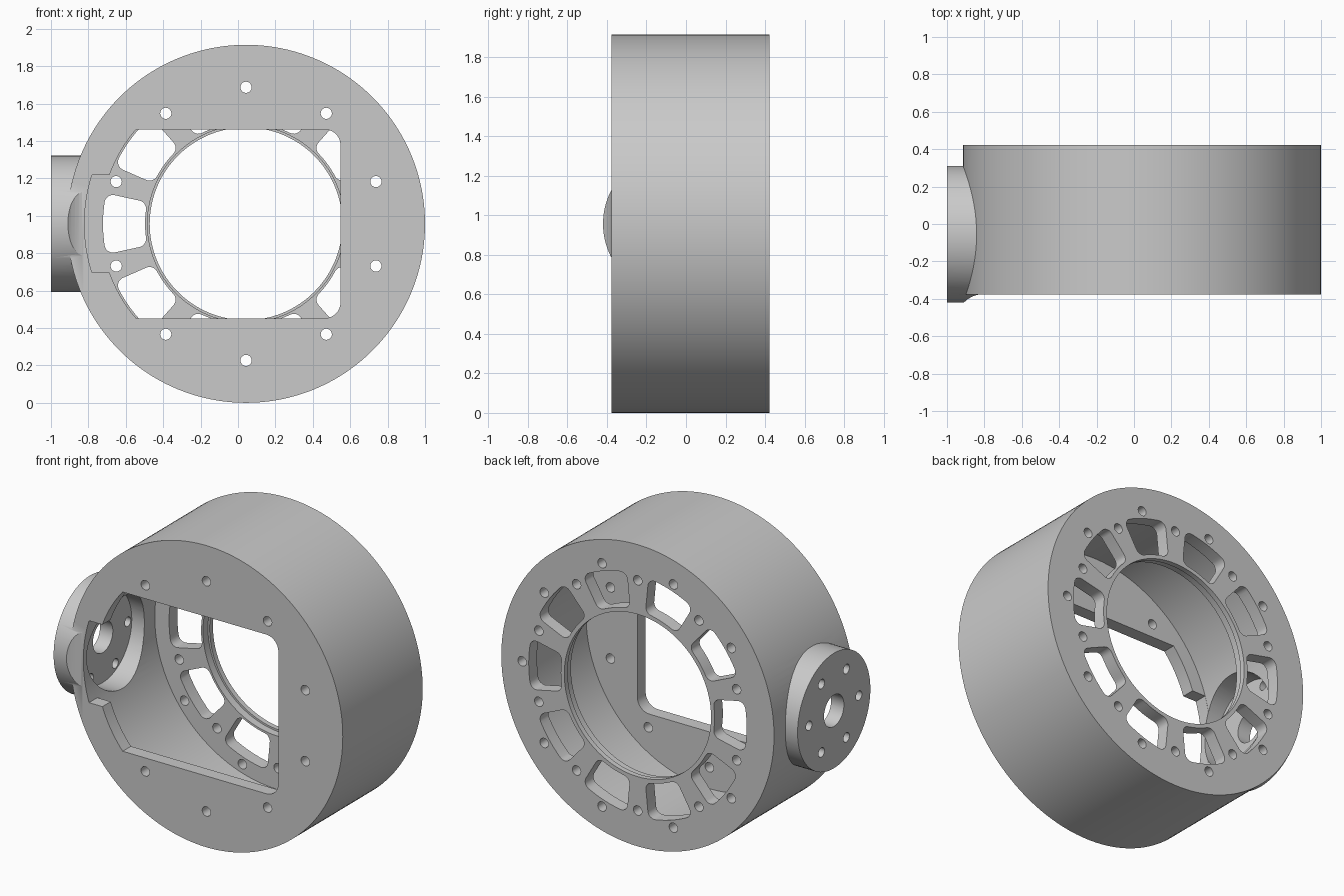
import bpy, bmesh, math
from math import sin, cos, radians, degrees, asin

if "Cube" in bpy.data.objects:
    bpy.data.objects.remove(bpy.data.objects["Cube"])

CX, CZ = 0.043, 0.957          # housing axis
FY = -0.055                    # side flange axis
Y0, Y1 = -0.378, 0.423         # housing front and back
R_CAV = 0.865                  # inner wall radius

grey = bpy.data.materials.new("light grey")
grey.diffuse_color = (0.59, 0.59, 0.59, 1)
grey.use_nodes = True
grey.node_tree.nodes["Principled BSDF"].inputs["Base Color"].default_value = grey.diffuse_color


def arc(r, a0, a1, n, cx=0, cy=0):
    return [(cx + r * cos(radians(a0 + (a1 - a0) * i / n)),
             cy + r * sin(radians(a0 + (a1 - a0) * i / n))) for i in range(n + 1)]


def circle(r, n=32, cx=0, cy=0):
    return arc(r, 0, 360, n, cx, cy)[:-1]


def ring(r, hole, angles):
    return [circle(hole, 20, r * cos(radians(a)), r * sin(radians(a))) for a in angles]


PLACE = {
    'y': lambda a, b, t: (CX + a, t, CZ + b),
    'x': lambda a, b, t: (t, FY + a, CZ + b),
    'z': lambda a, b, t: (a, b, t),
}


def prism(name, loops, t0, t1, axis='y'):
    """Extrude one or more separate outlines along an axis."""
    bm = bmesh.new()
    for pts in loops:
        lo = [bm.verts.new(PLACE[axis](a, b, t0)) for a, b in pts]
        hi = [bm.verts.new(PLACE[axis](a, b, t1)) for a, b in pts]
        bm.faces.new(lo)
        bm.faces.new(hi[::-1])
        for i in range(len(pts)):
            j = (i + 1) % len(pts)
            bm.faces.new((lo[j], lo[i], hi[i], hi[j]))
    bmesh.ops.recalc_face_normals(bm, faces=bm.faces)
    mesh = bpy.data.meshes.new(name)
    bm.to_mesh(mesh)
    bm.free()
    ob = bpy.data.objects.new(name, mesh)
    bpy.context.collection.objects.link(ob)
    mesh.materials.append(grey)
    return ob


def combine(target, other, op='DIFFERENCE'):
    mod = target.modifiers.new(other.name, 'BOOLEAN')
    mod.operation, mod.solver, mod.object = op, 'EXACT', other
    bpy.context.view_layer.objects.active = target
    bpy.ops.object.modifier_apply(modifier=mod.name)
    bpy.data.objects.remove(other)


def slot(angle, r0=0.54, r1=0.765, half=12.3, fillet=0.045):
    """Rounded ring-sector outline."""
    pts = []
    for r, s, way in ((r0, -1, 1), (r1, -1, -1), (r1, 1, -1), (r0, 1, 1)):
        # corner centre, offset inward from the arc and the radial side
        rc = r + way * fillet
        ac = angle + s * (half - degrees(asin(fillet / rc)))
        if way > 0:
            a0, a1 = (ac + 180, ac + 270) if s < 0 else (ac + 90, ac + 180)
        else:
            a0, a1 = (ac - 90, ac) if s < 0 else (ac, ac + 90)
        pts += arc(fillet, a0, a1, 6, rc * cos(radians(ac)), rc * sin(radians(ac)))
        if s < 0 and way < 0:
            pts += arc(r1, ac + 2, angle + half - 5, 4)
    ai = half - degrees(asin(fillet / (r0 + fillet)))
    return pts + arc(r0, angle + ai - 2, angle - ai + 2, 4)


# Round housing with the side flange
housing = prism("housing", [circle(0.957, 160)], Y0, Y1)
flange = prism("flange", [circle(0.365, 96)], -1.0, -0.835, 'x')
trim = prism("flange_trim", [[(-1.1, -0.5), (-0.91, -0.5), (-0.91, -0.42), (-0.89, -0.403),
                              (-0.87, -0.391), (-0.85, -0.382), (-0.83, -0.377),
                              (-0.83, 0.4), (-1.1, 0.4)]], 0.3, 1.6, 'z')
combine(flange, trim, 'INTERSECT')
combine(housing, flange, 'UNION')

# Hollow interior
combine(housing, prism("cavity", [circle(R_CAV, 160)], -0.295, 0.34))

# Front opening: square with rounded right corners, arc on the left and a notch
h = 0.505
r_open, r_notch = 0.775, R_CAV - 0.001
a_top, a_side, a_notch = (degrees(asin(z / r)) for z, r in
                          ((h, r_open), (0.26, r_open), (0.26, r_notch)))
upper = (arc(0.085, 0, 90, 8, h - 0.085, h - 0.085)
         + arc(r_open, 180 - a_top, 180 - a_side, 8)
         + arc(r_notch, 180 - a_notch, 180, 8))
lower = [(x, -z) for x, z in upper[-2::-1]]
combine(housing, prism("front_opening", [upper + lower], -0.5, -0.285))

# Stepped back bore
combine(housing, prism("back_bore", [circle(0.515, 128)], 0.2, 0.5))
combine(housing, prism("bore_step", [circle(0.527, 128)], 0.2, 0.39))

# Back slots, bolt holes between them and outer holes (none beside the flange)
combine(housing, prism("back_slots", [slot(36 * i) for i in range(10)], 0.3, 0.5))
combine(housing, prism("back_holes",
                       ring(0.73, 0.03, [18 + 36 * i for i in range(10)]), 0.3, 0.5))
combine(housing, prism("outer_holes",
                       ring(0.811, 0.03, [36 * i for i in range(10) if i != 5]), 0.3, 0.5))
# Front holes (the two on the left fall inside the opening)
combine(housing, prism("front_holes",
                       ring(0.73, 0.03, [234 + 36 * i for i in range(8)]), -0.5, -0.25))

# Flange recess, centre hole and bolt holes
combine(housing, prism("flange_recess", [circle(0.29, 80)], -0.91, -0.6, 'x'))
combine(housing, prism("flange_holes",
                       [circle(0.1, 40)] + ring(0.25, 0.03, range(0, 360, 60)),
                       -1.1, -0.85, 'x'))

# Smooth walls with crisp edges
bpy.ops.object.select_all(action='DESELECT')
housing.select_set(True)
bpy.context.view_layer.objects.active = housing
bpy.ops.object.shade_smooth_by_angle(angle=radians(30))
